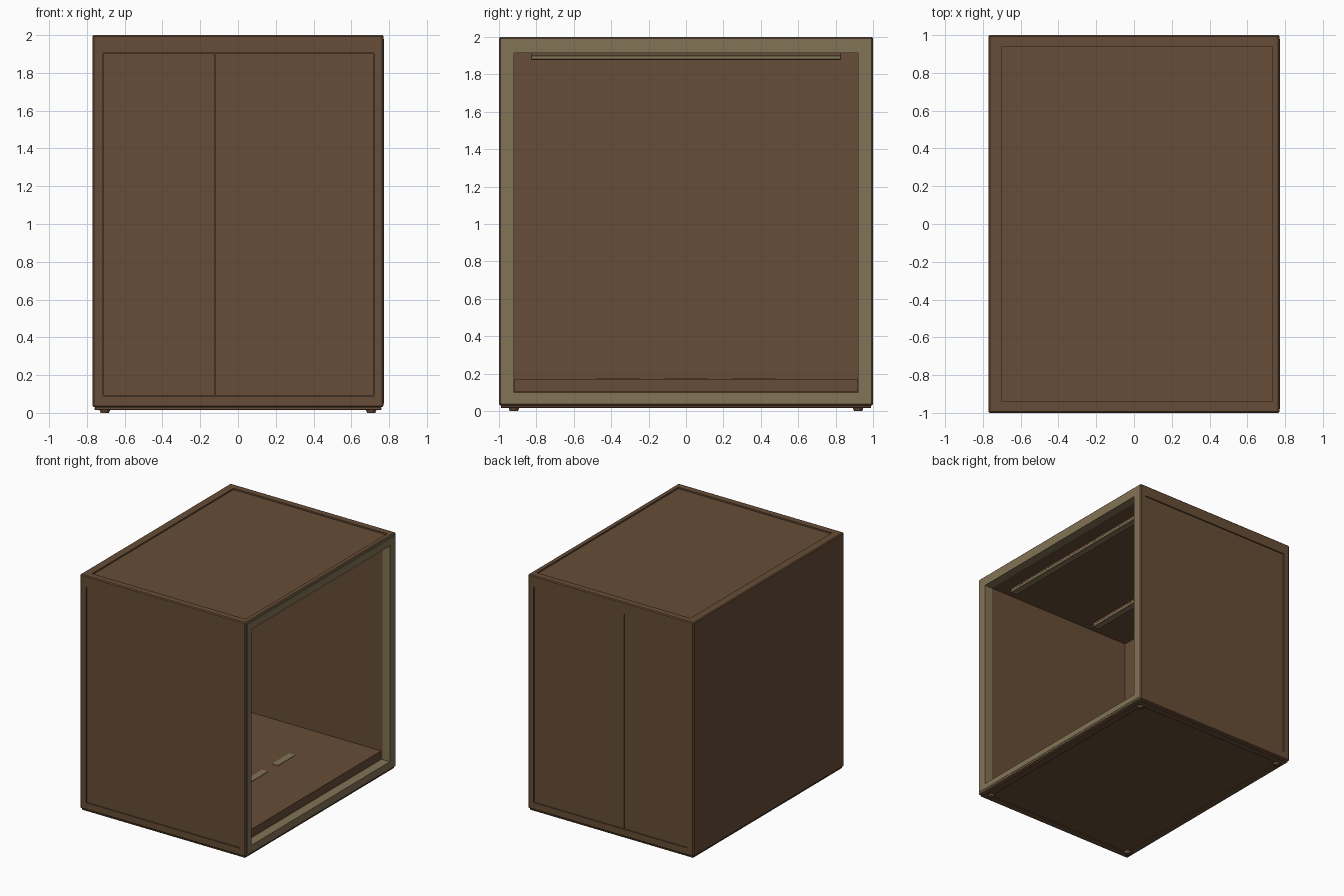
import bpy, bmesh
from mathutils import Vector

if "Cube" in bpy.data.objects:
    bpy.data.objects.remove(bpy.data.objects["Cube"])


def material(name, rgb):
    m = bpy.data.materials.new(name)
    m.diffuse_color = (*rgb, 1)
    m.use_nodes = True
    m.node_tree.nodes["Principled BSDF"].inputs["Base Color"].default_value = m.diffuse_color
    return m


BROWN = material("walnut_brown", (0.135, 0.073, 0.038))
OLIVE = material("olive_trim", (0.225, 0.175, 0.092))


def finish(name, bm, *mats):
    me = bpy.data.meshes.new(name)
    bm.normal_update()
    bm.to_mesh(me)
    bm.free()
    for m in mats:
        me.materials.append(m)
    ob = bpy.data.objects.new(name, me)
    bpy.context.collection.objects.link(ob)
    return ob


def box_bm(lo, hi, bevel=0.0):
    bm = bmesh.new()
    bmesh.ops.create_cube(bm, size=1)
    lo, hi = Vector(lo), Vector(hi)
    for v in bm.verts:
        v.co = Vector([(lo[i] + hi[i]) / 2 + v.co[i] * (hi[i] - lo[i]) for i in range(3)])
    if bevel:
        bmesh.ops.bevel(bm, geom=bm.edges[:], offset=bevel, segments=1, affect='EDGES')
    bm.normal_update()
    return bm


def box(name, lo, hi, mat, bevel=0.0):
    return finish(name, box_bm(lo, hi, bevel), mat)


def recess(bm, axis, sign, lo, hi, depths):
    """Inset one side to the rectangle lo-hi (mitred border), then push it in by steps."""
    f = max(bm.faces, key=lambda f: (round(f.normal[axis] * sign, 2), f.calc_area()))
    bmesh.ops.inset_individual(bm, faces=[f], thickness=0.02)
    mid = f.calc_center_median()
    others = [i for i in range(3) if i != axis]
    for v in f.verts:
        old = v.co.copy()
        for k, i in enumerate(others):
            v.co[i] = lo[k] if old[i] < mid[i] else hi[k]
    for d in depths:
        f = bmesh.ops.extrude_discrete_faces(bm, faces=[f])["faces"][0]
        for v in f.verts:
            v.co[axis] -= sign * d
        bm.normal_update()


# Cabinet shell: framed front, back and top, open on the right
X, Z0 = 0.77, 0.03
bm = box_bm((-X, -1, Z0), (X, 1, 2), 0.007)
recess(bm, 1, -1, (-0.715, 0.09), (0.72, 1.905), [0.018])
recess(bm, 1, 1, (-0.715, 0.09), (0.72, 1.905), [0.018])
recess(bm, 2, 1, (-0.70, -0.94), (0.73, 0.94), [0.012])
recess(bm, 0, 1, (-0.92, 0.10), (0.92, 1.915), [0.07, 1.38])
for f in bm.faces:
    c = f.calc_center_median()
    inside = abs(c.y) < 0.95 and 0.09 < c.z < 1.95
    edge_ring = f.normal.x > 0.95 and c.x > X - 0.01
    if edge_ring or (inside and c.x > 0.69):
        f.material_index = 1
finish("cabinet_shell", bm, BROWN, OLIVE)

# Front and back panels, each in two sheets with a seam
for side, s in (("front", -1), ("back", 1)):
    ys = sorted((s * 0.98, s * 0.993))
    for part, a, b in (("left", -0.712, -0.1215), ("right", -0.1185, 0.717)):
        box(f"{side}_panel_{part}", (a, ys[0], 0.093), (b, ys[1], 1.902), BROWN)

# Thin raised lip around the opening
bm = box_bm((0.755, -0.98, 0.05), (X + 0.003, 0.98, 1.98))
recess(bm, 0, 1, (-0.935, 0.085), (0.935, 1.93), [0.0])
doomed = [f for f in bm.faces if abs(f.normal.x) > 0.9 and
          (f.calc_center_median() - Vector((X, 0, 1.01))).length < 0.1 or f.calc_area() < 1e-7]
bmesh.ops.delete(bm, geom=doomed, context='FACES')
finish("opening_lip", bm, OLIVE)

# Base plate with a recessed underside
bm = box_bm((-0.76, -0.99, 0.015), (0.76, 0.99, 0.032), 0.004)
recess(bm, 2, -1, (-0.70, -0.93), (0.70, 0.93), [0.006])
finish("base_plate", bm, BROWN)

# Feet
for x in (-0.705, 0.705):
    for y in (-0.92, 0.92):
        bm = bmesh.new()
        bmesh.ops.create_cone(bm, cap_ends=True, segments=16, radius1=0.022,
                              radius2=0.03, depth=0.022)
        bmesh.ops.translate(bm, verts=bm.verts[:], vec=(x, y, 0.011))
        finish("foot", bm, BROWN)

# Raised floor with trim strips
box("floor_deck", (-0.675, -0.918, 0.102), (0.69, 0.918, 0.17), BROWN)
for y in (-0.36, 0.0, 0.36):
    box("floor_strip", (0.145, y - 0.115, 0.168), (0.2, y + 0.115, 0.174), OLIVE)

# Ceiling rails
for x in (0.55, -0.30):
    box("ceiling_rail_mount", (x - 0.03, -0.83, 1.9), (x + 0.03, 0.83, 1.916), BROWN)
    box("ceiling_rail", (x - 0.03, -0.83, 1.878), (x + 0.03, 0.83, 1.902), OLIVE, 0.003)
